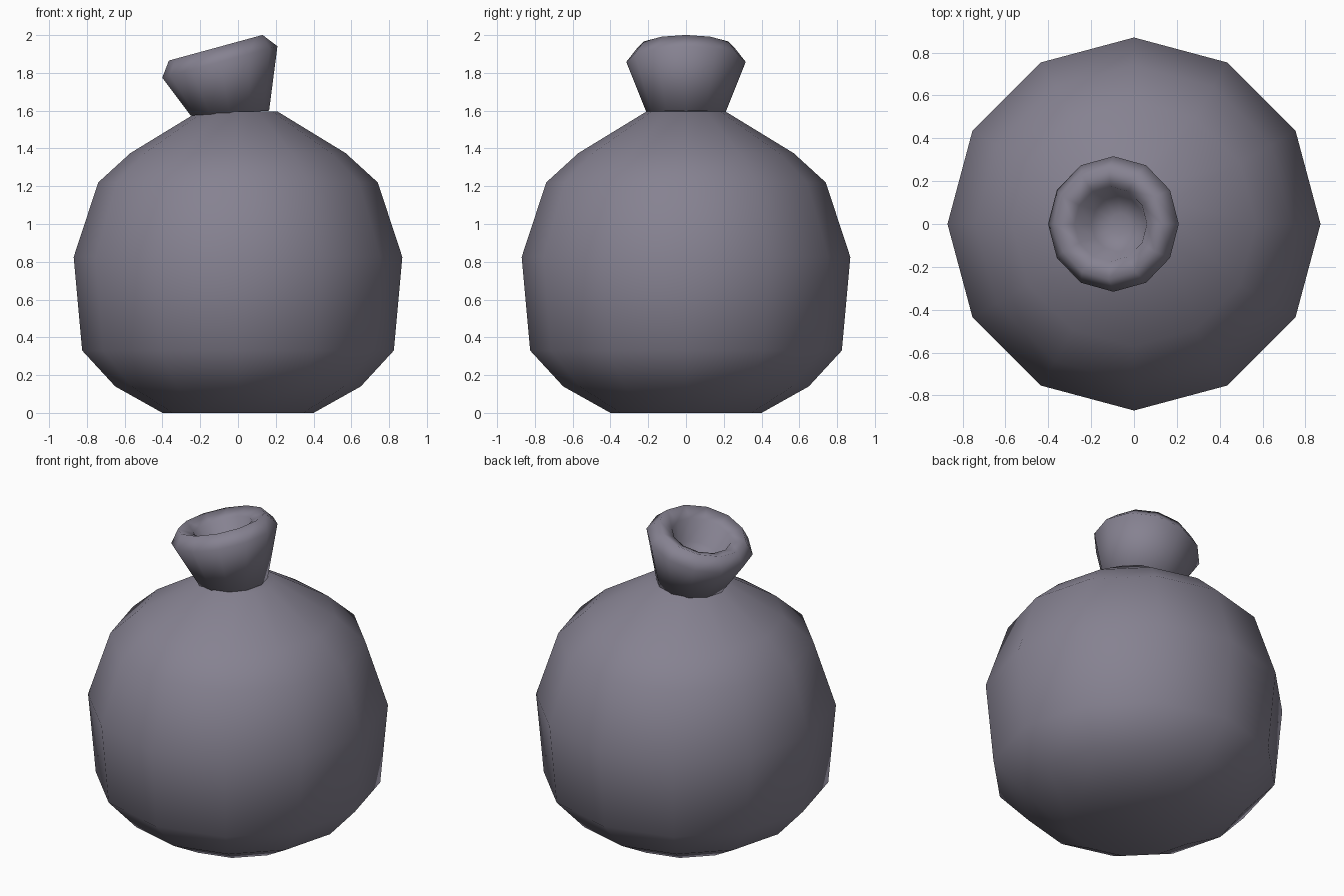
import bpy, bmesh, math
from mathutils import Vector

cube = bpy.data.objects.get("Cube")
if cube:
    bpy.data.objects.remove(cube, do_unlink=True)

SIDES = 12

cloth = bpy.data.materials.new("grey violet cloth")
cloth.use_nodes = True
colour = (0.238, 0.223, 0.283, 1.0)
cloth.diffuse_color = colour
bsdf = cloth.node_tree.nodes["Principled BSDF"]
bsdf.inputs["Base Color"].default_value = colour
bsdf.inputs["Roughness"].default_value = 0.8


def loft(name, rings):
    """Skin capped rings given as (radius, centre x, centre z, tilt in degrees)."""
    bm = bmesh.new()
    loops = []
    for radius, cx, cz, tilt in rings:
        t = math.radians(tilt)
        loop = []
        for i in range(SIDES):
            a = math.tau * i / SIDES
            u, v = radius * math.cos(a), radius * math.sin(a)
            loop.append(bm.verts.new((cx + u * math.cos(t), v, cz + u * math.sin(t))))
        loops.append(loop)
    for low, high in zip(loops, loops[1:]):
        for i in range(SIDES):
            j = (i + 1) % SIDES
            bm.faces.new((low[i], low[j], high[j], high[i]))
    bm.faces.new(loops[0][::-1])
    bm.faces.new(loops[-1])
    for face in bm.faces:
        face.smooth = True
    mesh = bpy.data.meshes.new(name)
    bm.to_mesh(mesh)
    bm.free()
    mesh.materials.append(cloth)
    obj = bpy.data.objects.new(name, mesh)
    bpy.context.collection.objects.link(obj)
    return obj


# Bulging sack body
profile = [(0.40, 0), (0.65, 0.14), (0.825, 0.33), (0.87, 0.825),
           (0.74, 1.22), (0.57, 1.375), (0.21, 1.595)]
loft("sack_body", [(r, 0, z, 0) for r, z in profile])

# Flared neck leaning to one side, with a hollow mouth
LEAN = 15.3
mouth = Vector((-0.118, 1.933))
axis = Vector((-math.sin(math.radians(LEAN)), math.cos(math.radians(LEAN))))


def mouth_ring(radius, depth):
    c = mouth - axis * depth
    return (radius, c.x, c.y, LEAN)


loft("sack_neck", [
    (0.208, -0.043, 1.587, 3.5),
    (0.316, -0.096, 1.858, LEAN),
    mouth_ring(0.257, 0),
    mouth_ring(0.175, 0.035),
    mouth_ring(0.13, 0.17),
    mouth_ring(0.05, 0.2),
])
